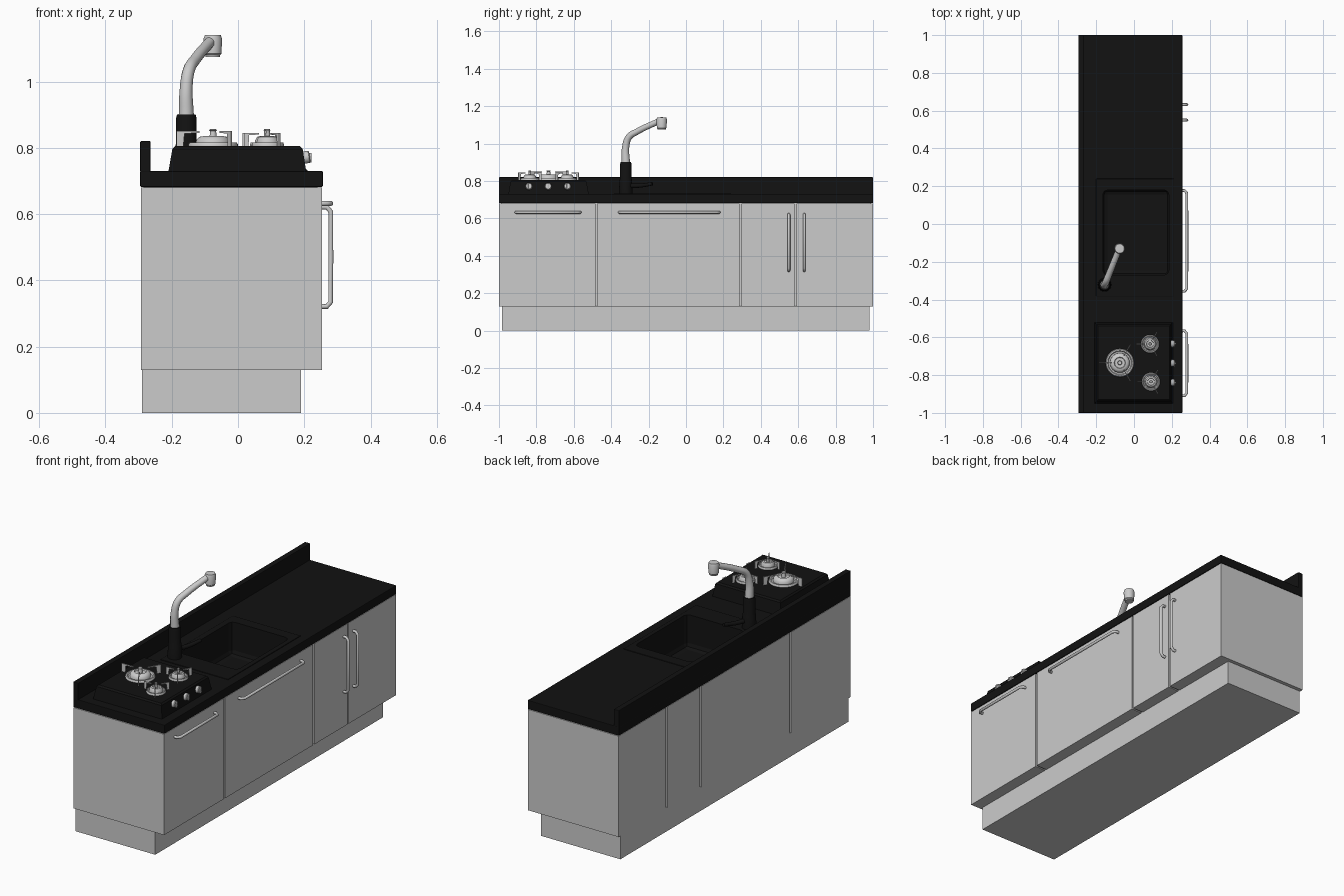
import bpy, bmesh, math
from mathutils import Vector

if "Cube" in bpy.data.objects:
    bpy.data.objects.remove(bpy.data.objects["Cube"])

black = bpy.data.materials.new("black_stone")
black.diffuse_color = (0.006, 0.006, 0.006, 1)
black.use_nodes = True
black.node_tree.nodes["Principled BSDF"].inputs["Base Color"].default_value = black.diffuse_color


def finish(name, bm, mat=None, smooth=False):
    bmesh.ops.recalc_face_normals(bm, faces=bm.faces)
    me = bpy.data.meshes.new(name)
    bm.to_mesh(me)
    bm.free()
    ob = bpy.data.objects.new(name, me)
    bpy.context.collection.objects.link(ob)
    if mat:
        me.materials.append(mat)
    if smooth:
        bpy.ops.object.select_all(action='DESELECT')
        ob.select_set(True)
        bpy.context.view_layer.objects.active = ob
        bpy.ops.object.shade_smooth_by_angle(angle=math.radians(40))
    return ob


def box(name, lo, hi, mat=None, bevel=0):
    bm = bmesh.new()
    bmesh.ops.create_cube(bm, size=1)
    for v in bm.verts:
        v.co = [a + (b - a) * (c + 0.5) for a, b, c in zip(lo, hi, v.co)]
    if bevel:
        bmesh.ops.bevel(bm, geom=bm.edges[:], offset=bevel, segments=2,
                        profile=0.5, affect='EDGES')
    return finish(name, bm, mat)


def lathe(name, profile, loc, mat=None, rot=(0, 0, 0), steps=32):
    """Revolve (radius, height) points around z."""
    bm = bmesh.new()
    vs = [bm.verts.new((r, 0, z)) for r, z in profile]
    es = [bm.edges.new(p) for p in zip(vs, vs[1:])]
    bmesh.ops.spin(bm, geom=vs + es, cent=(0, 0, 0), axis=(0, 0, 1),
                   angle=math.tau, steps=steps, use_duplicate=False)
    bmesh.ops.remove_doubles(bm, verts=bm.verts, dist=1e-5)
    ob = finish(name, bm, mat, True)
    ob.location, ob.rotation_euler = loc, rot
    return ob


def tube(name, pts, radii, mat=None):
    """Smooth round tube through the points."""
    cu = bpy.data.curves.new(name, 'CURVE')
    cu.dimensions, cu.bevel_depth, cu.bevel_resolution = '3D', 1, 4
    cu.use_fill_caps = True
    sp = cu.splines.new('BEZIER')
    sp.resolution_u = 6
    sp.bezier_points.add(len(pts) - 1)
    for bp, p, r in zip(sp.bezier_points, pts, radii):
        bp.co, bp.radius = p, r
        bp.handle_left_type = bp.handle_right_type = 'AUTO'
    ob = bpy.data.objects.new(name, cu)
    bpy.context.collection.objects.link(ob)
    if mat:
        cu.materials.append(mat)
    return ob


def cut(ob, cutter):
    m = ob.modifiers.new("cut", 'BOOLEAN')
    m.object, m.operation, m.solver = cutter, 'DIFFERENCE', 'EXACT'
    cutter.hide_render = True
    cutter.display_type = 'WIRE'


# plinth, carcass and cabinets with narrow gaps
box("plinth", (-0.29, -0.985, 0), (0.19, 0.98, 0.132))
core = box("carcass", (-0.285, -0.99, 0.135), (0.24, 0.99, 0.682))
gaps = [-1, -0.48, 0.291, 0.585, 1]
cabinets = []
for i, (a, b) in enumerate(zip(gaps, gaps[1:])):
    a += 0.005 if i > 0 else 0
    b -= 0.005 if i < 3 else 0
    cabinets.append(box(f"cabinet_{i + 1}", (-0.293, a, 0.13), (0.254, b, 0.68)))

# countertop and backsplash
top = box("countertop", (-0.295, -1, 0.682), (0.256, 1, 0.73), black, 0.003)
box("backsplash", (-0.295, -1, 0.725), (-0.264, 1, 0.82), black, 0.003)

# sink: rim plate and basin
rim = box("sink_rim", (-0.2, -0.385, 0.725), (0.21, 0.24, 0.734), black, 0.003)
basin = box("sink_basin", (-0.18, -0.285, 0.54), (0.2, 0.195, 0.729), black)
hollow = box("basin_cutter", (-0.165, -0.27, 0.555), (0.185, 0.18, 0.9), None, 0.025)
outer = box("cavity_cutter", (-0.179, -0.284, 0.541), (0.199, 0.194, 0.9))
for ob in (top, rim, basin):
    cut(ob, hollow)
for ob in (core, cabinets[1]):
    cut(ob, outer)

# hob: tapered block
bm = bmesh.new()
rings = []
for x0, x1, y0, y1, z in ((-0.21, 0.206, -0.95, -0.52, 0.728),
                          (-0.198, 0.195, -0.938, -0.532, 0.797),
                          (-0.19, 0.187, -0.93, -0.54, 0.805)):
    rings.append([bm.verts.new((x, y, z)) for x, y in
                  ((x0, y0), (x1, y0), (x1, y1), (x0, y1))])
for r, s in zip(rings, rings[1:]):
    for k in range(4):
        bm.faces.new((r[k], r[(k + 1) % 4], s[(k + 1) % 4], s[k]))
bm.faces.new(rings[0][::-1])
bm.faces.new(rings[-1])
finish("hob", bm, black)


# burners with three-armed pan supports
def burner(name, x, y, s, turn, h):
    r = 0.075 * s
    lathe(name + "_dish", [(0, 0.004), (0.8 * r, 0.004), (0.86 * r, 0.011), (0.95 * r, 0.011),
                           (r, 0.005), (r, 0)], (x, y, 0.805))
    lathe(name + "_cap", [(0.7 * r, 0.004), (0.68 * r, 0.018), (0.55 * r, 0.028), (0.4 * r, 0.03),
                          (0.36 * r, 0.024), (0.15 * r, 0.024), (0.12 * r, 0.045), (0.16 * r, 0.048),
                          (0.12 * r, 0.051), (0, 0.051)], (x, y, 0.805))
    bm = bmesh.new()
    t = 0.002
    prof = [(1.48 * r, 0), (1.48 * r, h), (0.55 * r, h), (0.55 * r, h - 0.005),
            (1.15 * r, h - 0.007), (1.2 * r, 0)]
    for k in range(3):
        a = turn + k * math.tau / 3
        d, n = Vector((math.cos(a), math.sin(a), 0)), Vector((-math.sin(a), math.cos(a), 0))
        f = bm.faces.new([bm.verts.new(d * p + n * t + Vector((0, 0, q))) for p, q in prof])
        new = bmesh.ops.extrude_face_region(bm, geom=[f])["geom"]
        bmesh.ops.translate(bm, verts=[v for v in new if isinstance(v, bmesh.types.BMVert)],
                            vec=n * -2 * t)
    finish(name + "_pan_support", bm).location = (x, y, 0.805)


burner("large_burner", -0.075, -0.735, 1, math.pi, 0.045)
burner("small_burner_a", 0.085, -0.635, 0.65, math.pi / 3, 0.04)
burner("small_burner_b", 0.09, -0.835, 0.65, math.pi / 3, 0.04)

# hob knobs
for i, y in enumerate((-0.84, -0.737, -0.634)):
    lathe(f"knob_{i + 1}", [(0, 0), (0.019, 0), (0.018, 0.017), (0.015, 0.02), (0, 0.02)],
          (0.197, y, 0.77), rot=(0, math.pi / 2 - 0.15, 0), steps=24)
    box(f"knob_grip_{i + 1}", (0.21, y - 0.004, 0.755), (0.222, y + 0.004, 0.785), None, 0.002)

# tap: black body, lever, swan pipe and nozzle
lathe("tap_body", [(0, 0), (0.036, 0), (0.034, 0.07), (0.031, 0.08), (0.031, 0.155),
                   (0.028, 0.168), (0, 0.168)], (-0.156, -0.322, 0.733), black)
tube("tap_lever", [(-0.15, -0.31, 0.775), (-0.125, -0.25, 0.775), (-0.1, -0.18, 0.785)],
     [0.012, 0.011, 0.009], black)
tube("tap_pipe", [(-0.156, -0.322, 0.895), (-0.156, -0.322, 0.985), (-0.148, -0.305, 1.035),
                  (-0.13, -0.26, 1.065), (-0.082, -0.14, 1.122)],
     [0.023, 0.019, 0.018, 0.017, 0.016])
lathe("tap_nozzle", [(0, 0), (0.022, 0), (0.022, 0.006), (0.026, 0.01), (0.028, 0.055),
                     (0.024, 0.066), (0, 0.067)], (-0.076, -0.13, 1.074))


# door handles, bowed bars along y or z
def handle(name, start, length, axis):
    pts = [start + axis * d + Vector((x, 0, 0)) for d, x in (
        (0.006, 0), (0.006, 0.016), (0.02, 0.028), (length / 2, 0.028),
        (length - 0.02, 0.028), (length - 0.006, 0.016), (length - 0.006, 0))]
    ob = tube(name, pts, [0.0075] * 7)
    for bp in ob.data.splines[0].bezier_points:
        bp.handle_left_type = bp.handle_right_type = 'VECTOR'


Y, Z = Vector((0, 1, 0)), Vector((0, 0, 1))
handle("drawer_handle", Vector((0.252, -0.915, 0.632)), 0.355, Y)
handle("sink_door_handle", Vector((0.252, -0.362, 0.632)), 0.545, Y)
handle("door_handle_left", Vector((0.252, 0.55, 0.315)), 0.312, Z)
handle("door_handle_right", Vector((0.252, 0.632, 0.315)), 0.312, Z)
